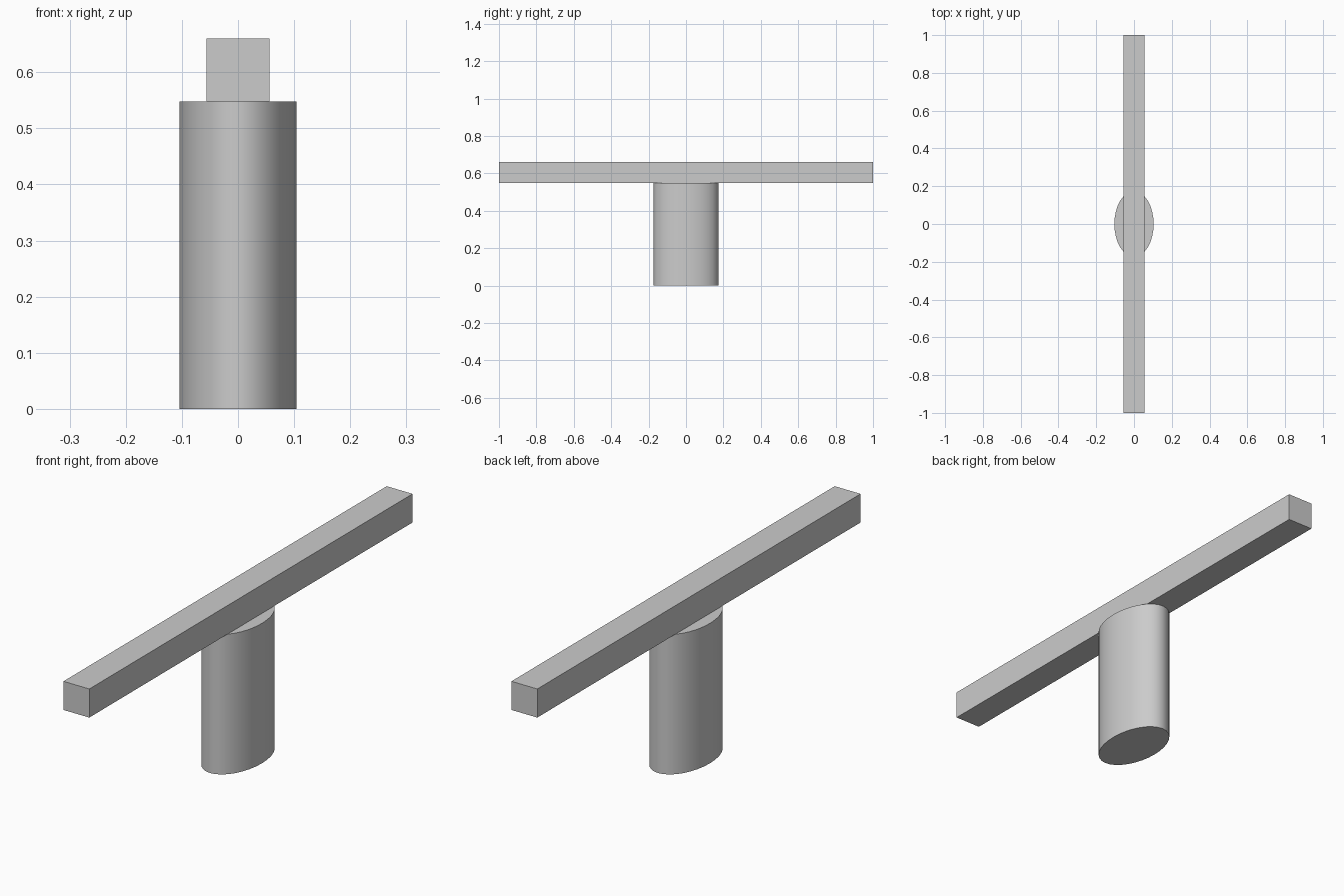
import bpy

if "Cube" in bpy.data.objects:
    bpy.data.objects.remove(bpy.data.objects["Cube"])

# Oval post
bpy.ops.mesh.primitive_cylinder_add(vertices=32, radius=1, depth=1, location=(0, 0, 0.274))
post = bpy.context.object
post.name = "oval_post"
post.scale = (0.104, 0.173, 0.548)
bpy.ops.object.transform_apply(location=False, rotation=False, scale=True)
bpy.ops.object.shade_smooth_by_angle(angle=0.52)

# Square crossbar resting on the post
bpy.ops.mesh.primitive_cube_add(size=1, location=(0, 0, 0.604))
bar = bpy.context.object
bar.name = "crossbar"
bar.scale = (0.112, 2.0, 0.112)
bpy.ops.object.transform_apply(location=False, rotation=False, scale=True)
